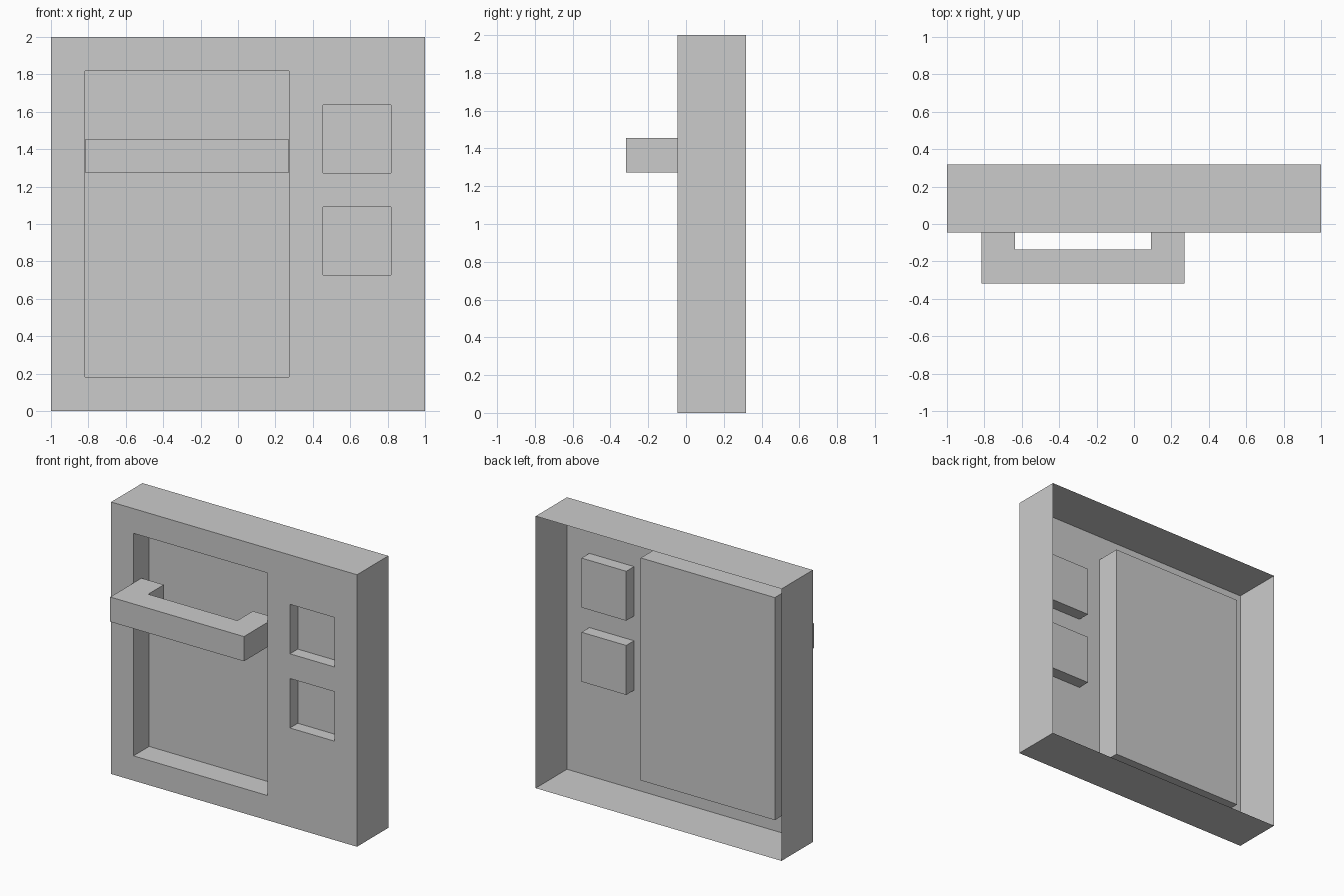
import bpy
import bmesh

if "Cube" in bpy.data.objects:
    bpy.data.objects.remove(bpy.data.objects["Cube"])

U = 2 / 22                      # modelling grid step
FRONT, BACK = -0.5 * U, 3.5 * U
# recesses in grid steps: x0, x1, z0, z1, depth
RECESSES = [(-9, 3, 2, 20, 2), (5, 9, 8, 12, 1), (5, 9, 14, 18, 1)]


def finish(bm, name):
    mesh = bpy.data.meshes.new(name)
    bm.to_mesh(mesh)
    bm.free()
    obj = bpy.data.objects.new(name, mesh)
    bpy.context.collection.objects.link(obj)
    return obj


def push(bm, geom, dy):
    verts = [g for g in geom if isinstance(g, bmesh.types.BMVert)]
    bmesh.ops.translate(bm, verts=verts, vec=(0, dy, 0))


# Door panel: front sheet, thin side walls, open back, pressed-in recesses
bm = bmesh.new()
xs = sorted({-11, 11} | {v for r in RECESSES for v in r[:2]})
zs = sorted({0, 22} | {v for r in RECESSES for v in r[2:4]})
grid = {(x, z): bm.verts.new((x * U, FRONT, z * U)) for x in xs for z in zs}
for x0, x1 in zip(xs, xs[1:]):
    for z0, z1 in zip(zs, zs[1:]):
        bm.faces.new([grid[p] for p in ((x0, z0), (x1, z0), (x1, z1), (x0, z1))])

rim = [e for e in bm.edges if e.is_boundary]
push(bm, bmesh.ops.extrude_edge_only(bm, edges=rim)["geom"], BACK - FRONT)

for x0, x1, z0, z1, depth in RECESSES:
    region = []
    for f in bm.faces:
        c = f.calc_center_median() / U
        if abs(c.y + 0.5) < 0.01 and x0 < c.x < x1 and z0 < c.z < z1:
            region.append(f)
    geom = bmesh.ops.extrude_face_region(bm, geom=region)["geom"]
    push(bm, geom, depth * U)
    leftover = [f for f in region if f.is_valid]
    if leftover:
        bmesh.ops.delete(bm, geom=leftover, context='FACES')
finish(bm, "door_panel")

# Handle: U-shaped plan profile raised to its height
bm = bmesh.new()
plan = [(-9, -3.5), (3, -3.5), (3, 0.5), (1, 0.5),
        (1, -1.5), (-7, -1.5), (-7, 0.5), (-9, 0.5)]
base = bm.faces.new([bm.verts.new((x * U, y * U, 14 * U)) for x, y in plan])
geom = bmesh.ops.extrude_face_region(bm, geom=[base], use_keep_orig=True)["geom"]
bmesh.ops.translate(bm, vec=(0, 0, 2 * U),
                    verts=[g for g in geom if isinstance(g, bmesh.types.BMVert)])
bmesh.ops.recalc_face_normals(bm, faces=bm.faces)
# tiny clearance so the handle sides do not coincide with the recess walls
for v in bm.verts:
    v.co.x = -3 * U + (v.co.x + 3 * U) * 0.997
finish(bm, "handle")
